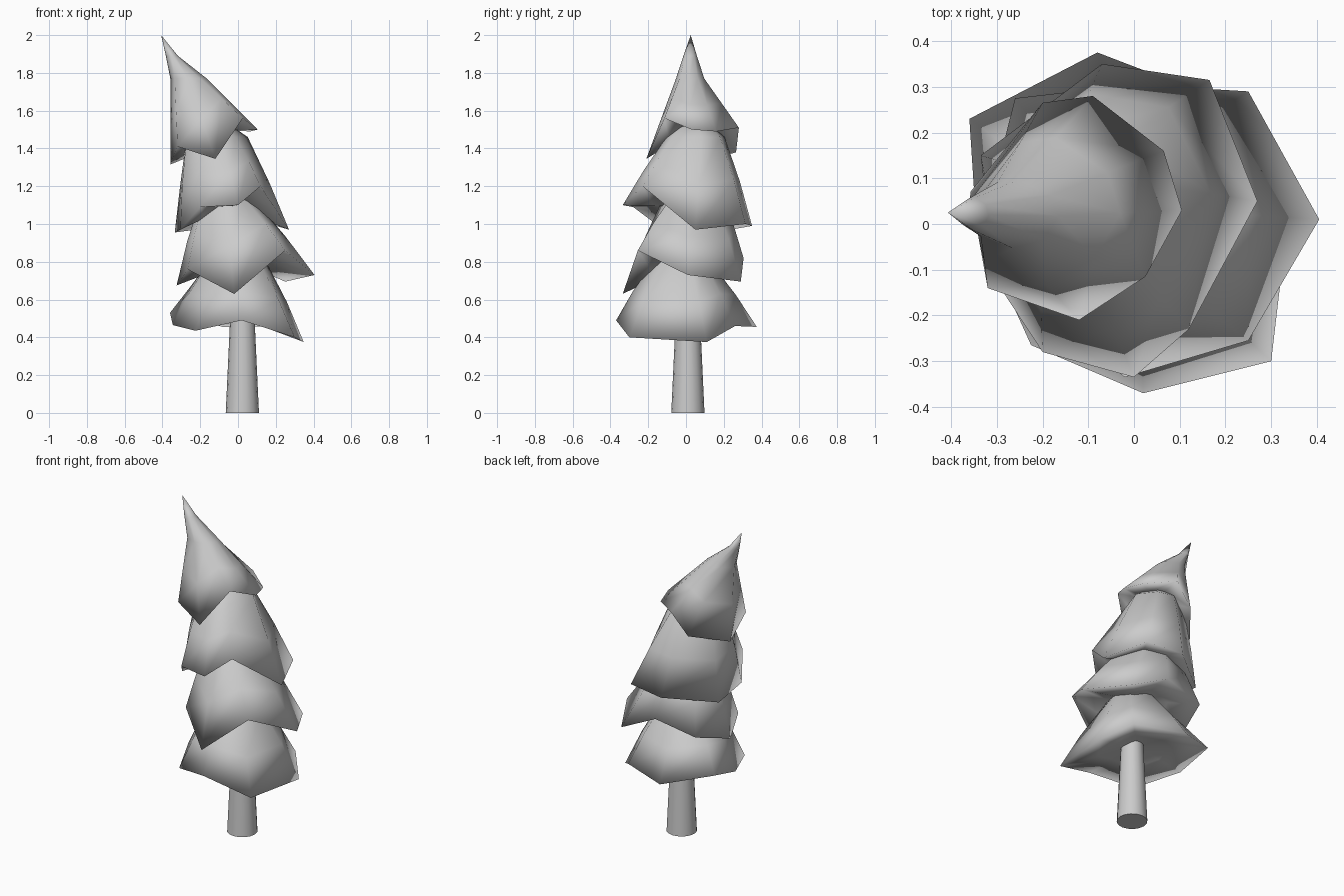
import bpy
import bmesh
import math
from mathutils import Vector

cube = bpy.data.objects.get("Cube")
if cube:
    bpy.data.objects.remove(cube, do_unlink=True)

grey = bpy.data.materials.new("plain_grey")
grey.use_nodes = True
grey.diffuse_color = (0.6, 0.6, 0.6, 1)
grey.node_tree.nodes["Principled BSDF"].inputs["Base Color"].default_value = grey.diffuse_color


def finish(name, bm, smooth_angle):
    """Turn a bmesh into a smooth-shaded object."""
    bmesh.ops.recalc_face_normals(bm, faces=bm.faces)
    mesh = bpy.data.meshes.new(name)
    bm.to_mesh(mesh)
    bm.free()
    mesh.materials.append(grey)
    obj = bpy.data.objects.new(name, mesh)
    bpy.context.collection.objects.link(obj)
    bpy.ops.object.select_all(action='DESELECT')
    obj.select_set(True)
    bpy.context.view_layer.objects.active = obj
    bpy.ops.object.shade_smooth_by_angle(angle=math.radians(smooth_angle))


def bridge(bm, lower, upper):
    n = len(lower)
    for i in range(n):
        j = (i + 1) % n
        bm.faces.new((lower[i], lower[j], upper[j], upper[i]))


def fan(bm, ring, point):
    tip = bm.verts.new(point)
    for i in range(len(ring)):
        bm.faces.new((ring[i], ring[(i + 1) % len(ring)], tip))


def middle(points):
    return sum(points, Vector()) / len(points)


def foliage(name, rim, rings, tip, bulge):
    """Ragged skirt: rim points, elliptical rings (x, y, z, rx, ry), tip, side bulge."""
    bm = bmesh.new()
    rim = [Vector(p) for p in rim]
    centre = middle(rim)
    angles = [math.atan2(p.y - centre.y, p.x - centre.x) for p in rim]
    loops = [[Vector((x + rx * math.cos(a), y + ry * math.sin(a), z)) for a in angles]
             for x, y, z, rx, ry in rings]
    # Slightly swollen loop halfway up the skirt
    half = [a.lerp(b, 0.5) for a, b in zip(rim, loops[0])]
    core = middle(half)
    swell = Vector((bulge, bulge, 1))
    half = [core + (p - core) * swell for p in half]
    edge = [bm.verts.new(p) for p in rim]
    last = edge
    for loop in [half] + loops:
        ring = [bm.verts.new(p) for p in loop]
        bridge(bm, last, ring)
        last = ring
    fan(bm, last, tip)
    # Underside
    roof = centre + Vector((0, 0, 0.06))
    inner = [bm.verts.new(p.lerp(roof, 0.5)) for p in rim]
    bridge(bm, inner, edge)
    fan(bm, inner, roof)
    finish(name, bm, 180)


# Trunk
bm = bmesh.new()
bmesh.ops.create_cone(bm, cap_ends=True, segments=16, radius1=0.088, radius2=0.06, depth=0.6)
bmesh.ops.translate(bm, verts=bm.verts, vec=(0.023, 0.01, 0.3))
finish("trunk", bm, 40)

# Foliage tiers, bottom to top
foliage("bottom_foliage",
        [(.02, -.37, .49), (.3, -.3, .4), (.348, .11, .375), (.22, .26, .46),
         (-.08, .375, .455), (-.36, .23, .53), (-.345, 0, .465), (-.225, -.265, .435)],
        [(0, -.02, .8, .155, .15)], (0, .01, .9), 1.04)

foliage("lower_foliage",
        [(-.02, -.335, .63), (.25, -.255, .86), (.405, .01, .73), (.25, .29, .695),
         (0, .305, .82), (-.26, .275, .76), (-.325, .02, .675), (-.267, -.14, .76)],
        [(-.06, .035, 1.14, .135, .155)], (-.06, .03, 1.25), 1.04)

foliage("upper_foliage",
        [(0, -.335, 1.1), (.12, -.23, 1.2), (.27, .05, .97), (.165, .315, 1),
         (-.07, .35, .99), (-.335, .15, .955), (-.305, -.12, .97), (-.2, -.28, 1.09)],
        [(-.115, .05, 1.46, .17, .155)], (-.15, .05, 1.6), 1.03)

foliage("top_foliage",
        [(-.12, -.21, 1.345), (.025, -.115, 1.56), (.105, .03, 1.5), (.065, .16, 1.49),
         (-.09, .28, 1.51), (-.2, .265, 1.38), (-.358, .07, 1.315), (-.32, -.14, 1.41)],
        [(-.262, .022, 1.77, .097, .075), (-.35, .022, 1.89, .032, .036)],
        (-.407, .025, 2), 1)
